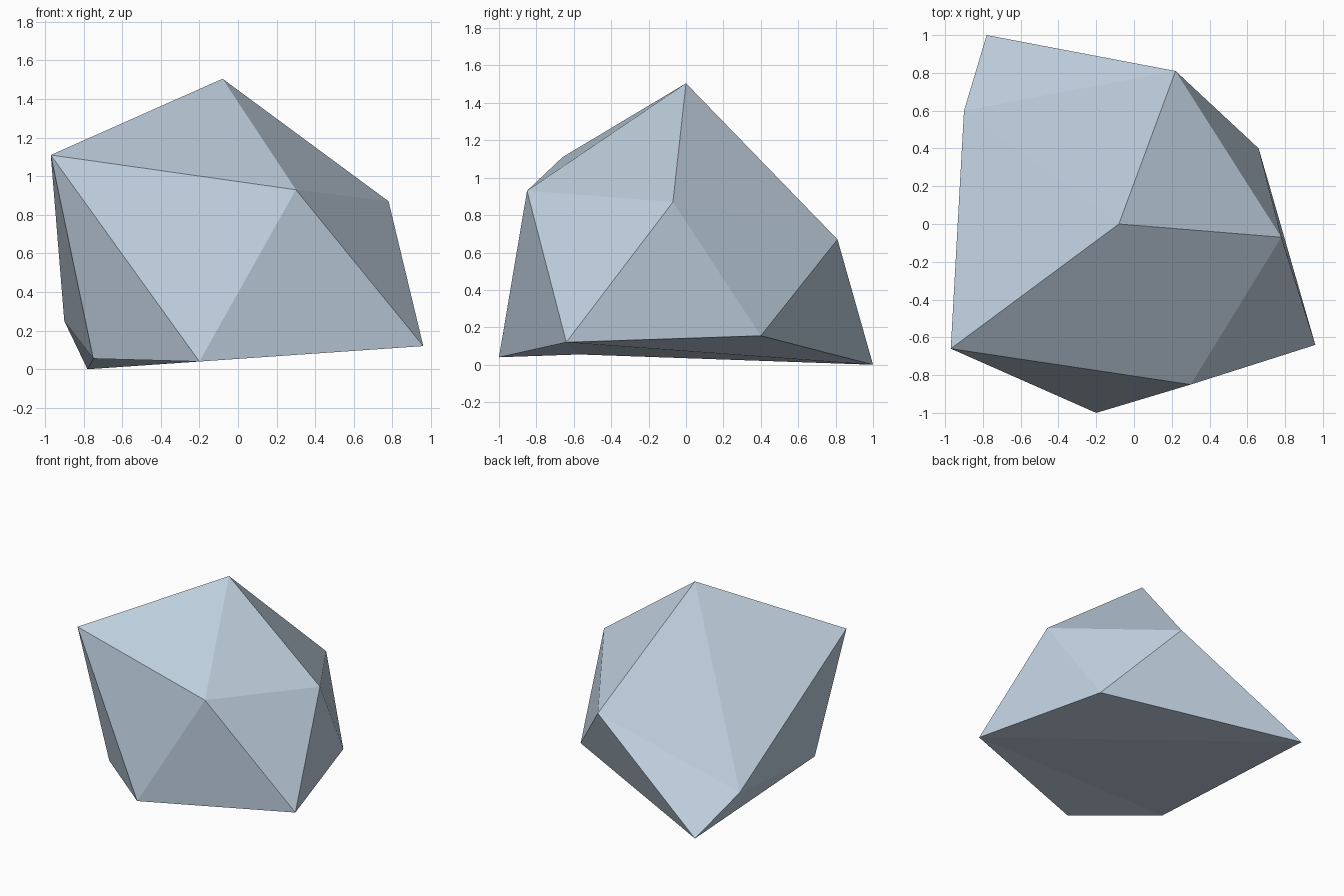
import bpy
import bmesh

if "Cube" in bpy.data.objects:
    bpy.data.objects.remove(bpy.data.objects["Cube"])

# Irregular low-poly rock: an apex, two staggered five-point rings, a flat-ish base
APEX = (-0.08, 0.00, 1.505)
UPPER = [(-0.97, -0.66, 1.11), (0.30, -0.85, 0.93), (0.78, -0.07, 0.87),
         (0.22, 0.81, 0.67), (-0.90, 0.60, 0.25)]
LOWER = [(-0.20, -1.00, 0.04), (0.96, -0.64, 0.12), (0.66, 0.40, 0.155),
         (-0.78, 1.00, 0.00), (-0.75, -0.57, 0.055)]

bm = bmesh.new()
apex = bm.verts.new(APEX)
up = [bm.verts.new(p) for p in UPPER]
low = [bm.verts.new(p) for p in LOWER]

# Crown fan and zigzag side band
for i in range(5):
    j = (i + 1) % 5
    bm.faces.new((apex, up[i], up[j]))
    bm.faces.new((up[i], low[i], up[j]))
    bm.faces.new((up[j], low[i], low[j]))

# Underside
for a, b, c in ((1, 3, 2), (1, 4, 3), (1, 0, 4)):
    bm.faces.new((low[a], low[b], low[c]))

bmesh.ops.recalc_face_normals(bm, faces=bm.faces[:])
mesh = bpy.data.meshes.new("rock")
bm.to_mesh(mesh)
bm.free()

# Single pale stone colour, flat shaded
stone = bpy.data.materials.new("pale blue grey stone")
stone.diffuse_color = (0.515, 0.617, 0.723, 1.0)
stone.use_nodes = True
stone.node_tree.nodes["Principled BSDF"].inputs["Base Color"].default_value = stone.diffuse_color
mesh.materials.append(stone)

rock = bpy.data.objects.new("rock", mesh)
bpy.context.collection.objects.link(rock)
